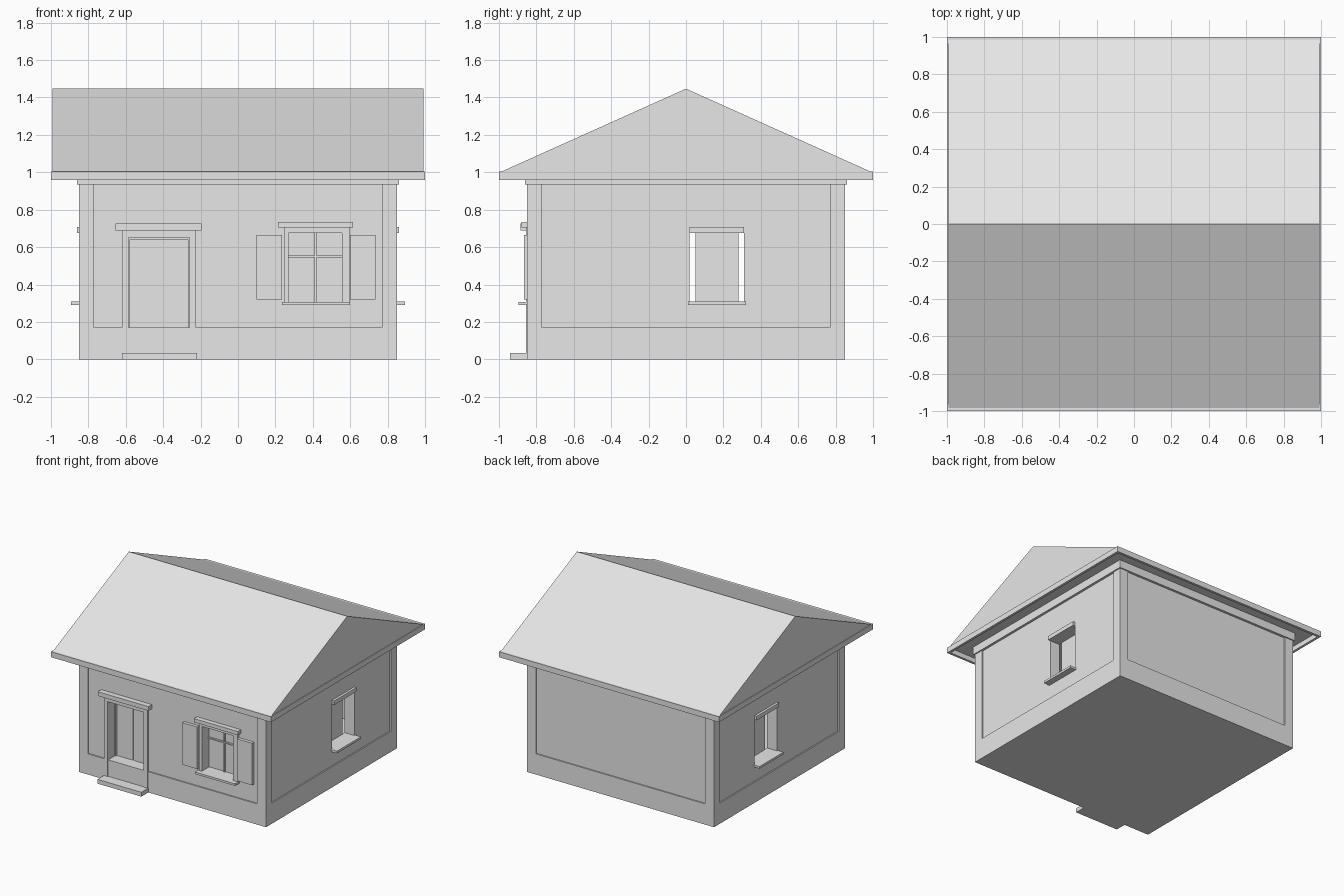
import bpy, bmesh

if "Cube" in bpy.data.objects:
    bpy.data.objects.remove(bpy.data.objects["Cube"])

mat = bpy.data.materials.new("plain_grey")
mat.diffuse_color = (0.8, 0.8, 0.8, 1)
mat.use_nodes = True
mat.node_tree.nodes["Principled BSDF"].inputs["Base Color"].default_value = mat.diffuse_color


def finish(name, bm):
    me = bpy.data.meshes.new(name)
    bmesh.ops.recalc_face_normals(bm, faces=bm.faces[:])
    bm.to_mesh(me)
    bm.free()
    me.materials.append(mat)
    ob = bpy.data.objects.new(name, me)
    bpy.context.collection.objects.link(ob)
    return ob


def boxes(name, *specs):
    """One object from boxes given as (x0, x1, y0, y1, z0, z1)."""
    bm = bmesh.new()
    for x0, x1, y0, y1, z0, z1 in specs:
        for v in bmesh.ops.create_cube(bm, size=1)["verts"]:
            v.co = ((x0 + x1) / 2 + v.co.x * (x1 - x0),
                    (y0 + y1) / 2 + v.co.y * (y1 - y0),
                    (z0 + z1) / 2 + v.co.z * (z1 - z0))
    return finish(name, bm)


def cut(ob, *spec):
    c = boxes("cutter", spec)
    c.hide_render = True
    c.hide_viewport = True
    c.display_type = 'WIRE'
    m = ob.modifiers.new("cut", 'BOOLEAN')
    m.operation, m.solver, m.object = 'DIFFERENCE', 'EXACT', c


# Hollow walls with door and window openings
walls = boxes("walls", (-.84, .84, -.84, .84, .1, .95))
cut(walls, -.75, .75, -.75, .75, .05, 1.1)
cut(walls, -.585, -.26, -1, -.7, .05, .65)
cut(walls, .27, .555, -1, -.7, .305, .675)
cut(walls, -1, 1, .02, .31, .305, .675)

# Plinth, corner pilasters and cornice
boxes("plinth", (-.85, .85, -.85, .85, 0, .17))
for i, sx in enumerate((-1, 1)):
    for j, sy in enumerate((-1, 1)):
        xs = sorted((sx * .77, sx * .85))
        ys = sorted((sy * .77, sy * .85))
        boxes(f"pilaster_{i}{j}", (*xs, *ys, .16, .94))
boxes("cornice", (-.86, .86, -.86, .86, .935, 1.0))

# Eaves boards around an open soffit
t = .02
boxes("fascia",
      (-1, 1, -1, -1 + t, .96, 1.005), (-1, 1, 1 - t, 1, .96, 1.005),
      (-1, -1 + t, -1 + t, 1 - t, .96, 1.005), (1 - t, 1, -1 + t, 1 - t, .96, 1.005))

# Gabled roof
bm = bmesh.new()
ends = [[bm.verts.new((x, y, z)) for y, z in ((-.995, 1.0), (.995, 1.0), (0, 1.447))]
        for x in (-.993, .993)]
for e in ends:
    bm.faces.new(e)
for k in range(3):
    n = (k + 1) % 3
    bm.faces.new((ends[0][k], ends[0][n], ends[1][n], ends[1][k]))
finish("roof", bm)

# Door: step, surround, lintel, two leaves
boxes("door_step", (-.62, -.22, -.94, -.84, 0, .035))
boxes("door_surround",
      (-.62, -.585, -.856, -.8, .035, .69), (-.26, -.225, -.856, -.8, .035, .69),
      (-.585, -.26, -.856, -.8, .65, .69))
boxes("door_lintel", (-.655, -.195, -.885, -.84, .69, .725))
boxes("door_leaves", (-.585, -.43, -.75, -.73, .17, .65), (-.415, -.26, -.75, -.73, .17, .65),
      (-.43, -.415, -.745, -.73, .17, .65))
boxes("door_stops",
      (-.585, -.577, -.765, -.75, .17, .65), (-.268, -.26, -.765, -.75, .17, .65),
      (-.577, -.268, -.765, -.75, .64, .65))

# Front window: surround, sill, lintel, glazing bars, pane, shutters
boxes("window_surround",
      (.245, .27, -.856, -.8, .305, .705), (.555, .595, -.856, -.8, .305, .705),
      (.27, .555, -.856, -.8, .675, .705))
boxes("window_sill", (.235, .6, -.895, -.76, .29, .307))
boxes("window_lintel", (.215, .615, -.88, -.84, .705, .735))
boxes("window_pane", (.27, .555, -.76, -.745, .305, .675))
boxes("glazing_bars", (.41, .42, -.775, -.76, .305, .675), (.27, .555, -.775, -.76, .545, .555))
for side, x in (("left", .1), ("right", .6)):
    boxes(f"shutter_{side}", (x, x + .135, -.866, -.835, .32, .665))

# Side windows: narrow pane, sill and lintel on both gable walls
for side, s in (("left", -1), ("right", 1)):
    boxes(f"{side}_sill", (*sorted((s * .75, s * .893)), .01, .32, .29, .308))
    boxes(f"{side}_lintel", (*sorted((s * .75, s * .86)), .02, .31, .675, .708))
    boxes(f"{side}_pane", (*sorted((s * .74, s * .755)), .05, .28, .3, .68))
